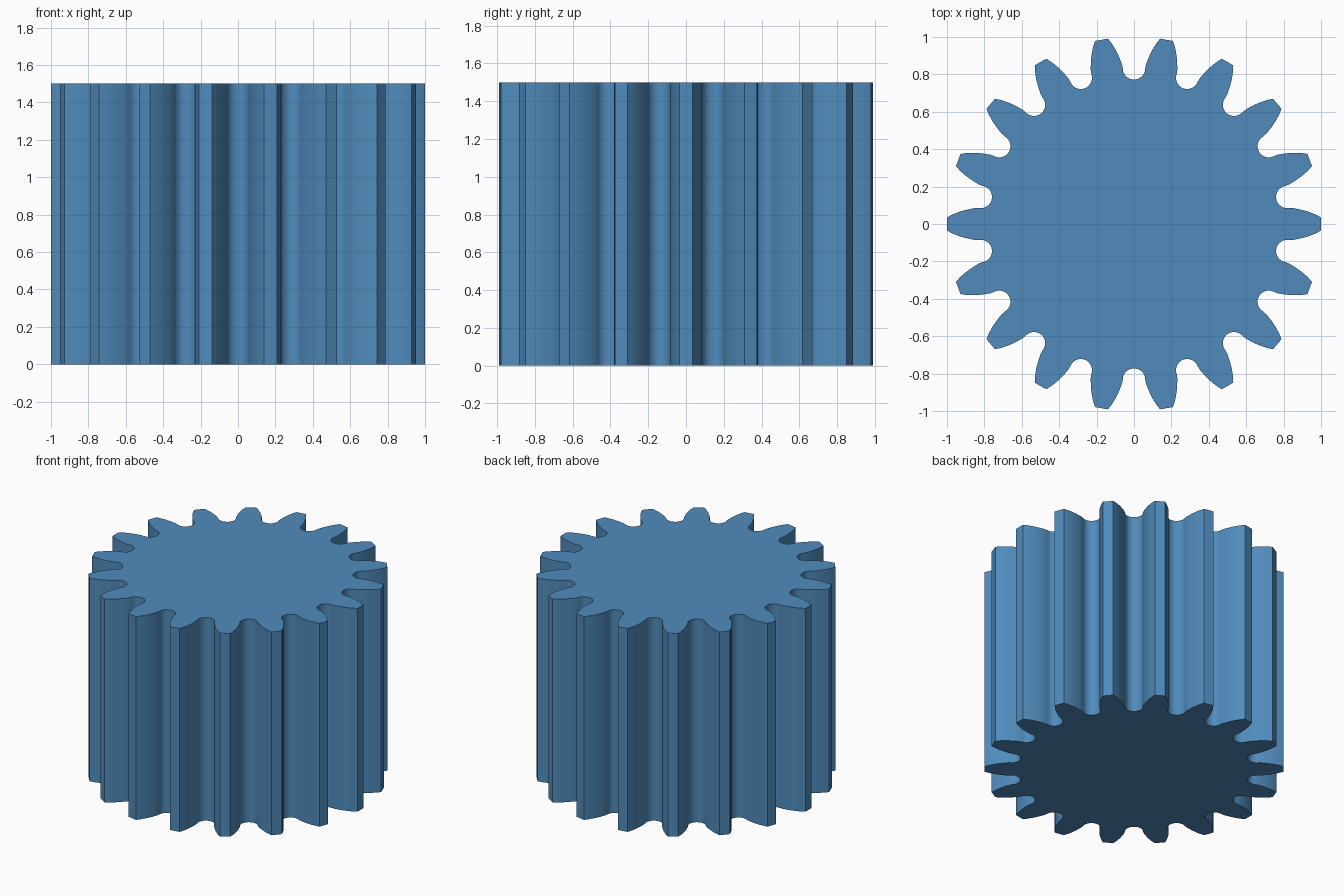
import bpy, bmesh
from math import cos, sin, radians

if "Cube" in bpy.data.objects:
    bpy.data.objects.remove(bpy.data.objects["Cube"])

TEETH = 18
HEIGHT = 1.5
PITCH = radians(360 / TEETH)

# Upper flank of the tooth on +x, from the root to the tip
FLANK = [(0.852, 0.085), (0.88, 0.0795), (0.91, 0.0725),
         (0.94, 0.063), (0.97, 0.051), (1.0, 0.035)]

# Rounded root between two teeth: centre distance from the axis, and radius
ROOT_CENTRE, ROOT_RADIUS, ROOT_STEPS = 0.832, 0.06, 16


def rotate(p, a):
    return (p[0] * cos(a) - p[1] * sin(a), p[0] * sin(a) + p[1] * cos(a))


# One pitch of outline: lower flank is the mirror of the upper, then the root arc
pitch = [(x, -y) for x, y in FLANK] + FLANK[::-1]
for i in range(ROOT_STEPS + 1):
    a = radians(-90 - 180 * i / ROOT_STEPS)
    p = (ROOT_CENTRE + ROOT_RADIUS * cos(a), ROOT_RADIUS * sin(a))
    pitch.append(rotate(p, PITCH / 2))

# Gear body: outline extruded upward
bm = bmesh.new()
outline = [rotate(p, k * PITCH) for k in range(TEETH) for p in pitch]
base = bm.faces.new([bm.verts.new((x, y, 0)) for x, y in outline])
top = bmesh.ops.extrude_face_region(bm, geom=[base], use_keep_orig=True)
bmesh.ops.translate(bm, vec=(0, 0, HEIGHT),
                    verts=[v for v in top["geom"] if isinstance(v, bmesh.types.BMVert)])
bmesh.ops.recalc_face_normals(bm, faces=bm.faces)

mesh = bpy.data.meshes.new("spur_gear")
bm.to_mesh(mesh)
bm.free()
gear = bpy.data.objects.new("spur_gear", mesh)
bpy.context.collection.objects.link(gear)

# Blue finish
blue = bpy.data.materials.new("steel_blue")
blue.diffuse_color = (0.08, 0.26, 0.50, 1)
blue.use_nodes = True
blue.node_tree.nodes["Principled BSDF"].inputs["Base Color"].default_value = blue.diffuse_color
mesh.materials.append(blue)

# Smooth flanks and roots, crisp tips and end faces
bpy.context.view_layer.objects.active = gear
gear.select_set(True)
bpy.ops.object.shade_smooth_by_angle(angle=radians(40))
